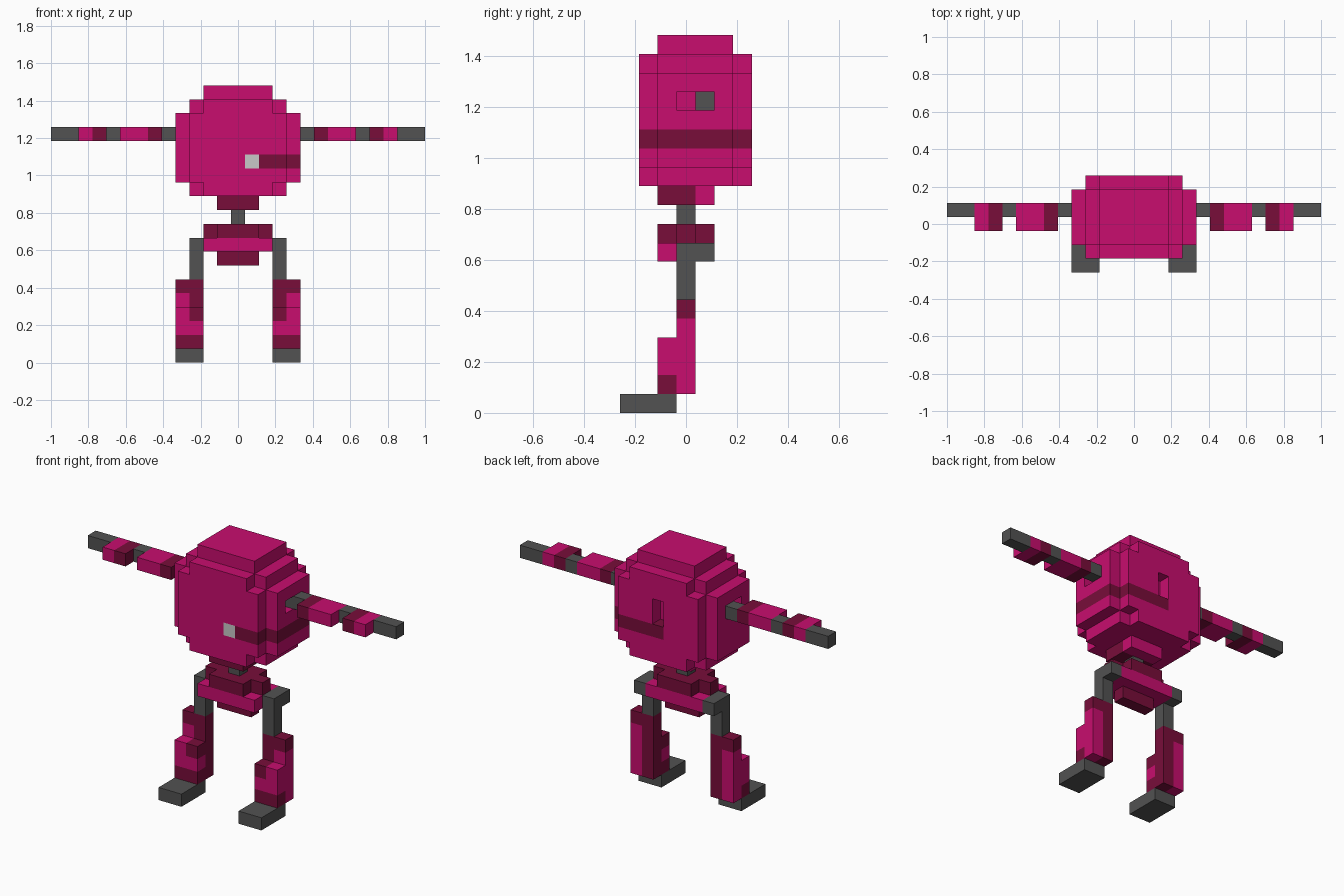
import bpy, bmesh

if "Cube" in bpy.data.objects:
    bpy.data.objects.remove(bpy.data.objects["Cube"])

U = 2 / 27  # one block of the grid
MATS = {}
for name, rgb in {"pink": (0.578, 0.004, 0.156), "dark_red": (0.188, 0.004, 0.042),
                  "dark_grey": (0.084, 0.084, 0.084), "light_grey": (0.578, 0.578, 0.578)}.items():
    MATS[name] = bpy.data.materials.new(name)
    MATS[name].diffuse_color = (*rgb, 1)
COLOURS = list(MATS)
P, D, G, L = COLOURS
cells = {}  # (x, y, z) -> (part, colour)


def fill(part, colour, xs, ys, zs, mirror=False):
    """Fill an inclusive range of grid blocks."""
    for x in range(xs[0], xs[1] + 1):
        for y in range(ys[0], ys[1] + 1):
            for z in range(zs[0], zs[1] + 1):
                cells[x, y, z] = (part, colour)
                if mirror:
                    cells[-x, y, z] = (part.replace("left", "right"), colour)


# Rounded torso: stacked overlapping blocks
fill("torso", P, (-4, 4), (-1, 2), (13, 17))
fill("torso", P, (-3, 3), (-2, 3), (13, 17))
fill("torso", P, (-3, 3), (-1, 2), (12, 18))
fill("torso", P, (-2, 2), (-2, 3), (12, 18))
fill("torso", P, (-2, 2), (-1, 2), (19, 19))
# Stripe wrapping one side, with the light at its front end
for (x, y, z) in list(cells):
    if z == 14 and (x >= 2 or (y == 3 and x >= 0)):
        cells[x, y, z] = ("torso", D)
fill("torso", L, (1, 1), (-2, -2), (14, 14))
# Back slot and shoulder recesses
for c in ((0, 3, 15), (0, 3, 16), (4, 0, 16), (-4, 0, 16)):
    del cells[c]

# Waist and pelvis
fill("waist_ring", D, (-1, 1), (-1, 0), (11, 11))
fill("waist_ring", P, (-1, 1), (1, 1), (11, 11))
fill("waist_joint", G, (0, 0), (0, 0), (10, 10))
fill("pelvis", D, (-2, 2), (0, 0), (9, 9))
fill("pelvis", D, (-1, 1), (-1, 1), (9, 9))
fill("pelvis", P, (-2, 2), (-1, 1), (8, 8))
fill("pelvis", D, (-1, 1), (0, 0), (7, 7))

# Arms: grey rod with armour sleeves
fill("left_arm", G, (4, 13), (1, 1), (16, 16), True)
for colour, xs in ((D, (6, 6)), (P, (7, 8)), (D, (10, 10)), (P, (11, 11))):
    fill("left_arm", colour, xs, (0, 1), (16, 16), True)

# Legs: hip, thigh, shin armour, foot
fill("left_thigh", G, (3, 3), (0, 1), (8, 8), True)
fill("left_thigh", G, (3, 3), (0, 0), (6, 8), True)
fill("left_shin", P, (4, 4), (0, 0), (1, 4), True)
fill("left_shin", D, (3, 3), (0, 0), (1, 5), True)
fill("left_shin", D, (4, 4), (0, 0), (5, 5), True)
fill("left_shin", P, (3, 4), (-1, -1), (2, 3), True)
fill("left_shin", D, (3, 3), (-1, -1), (3, 3), True)
fill("left_shin", D, (3, 4), (-1, -1), (1, 1), True)
fill("left_foot", G, (3, 4), (-3, -1), (0, 0), True)


def build(part):
    """Make one object from the exposed sides of its blocks."""
    bm = bmesh.new()
    for c, (owner, colour) in cells.items():
        if owner != part:
            continue
        for axis in range(3):
            for s in (-1, 1):
                n = list(c)
                n[axis] += s
                if tuple(n) in cells:
                    continue
                a, b = (axis + 1) % 3, (axis + 2) % 3
                verts = []
                for da, db in ((-1, -1), (1, -1), (1, 1), (-1, 1))[::s]:
                    p = [c[0], c[1], c[2] + 0.5]
                    p[axis] += s / 2
                    p[a] += da / 2
                    p[b] += db / 2
                    verts.append(bm.verts.new([v * U for v in p]))
                bm.faces.new(verts).material_index = COLOURS.index(colour)
    bmesh.ops.remove_doubles(bm, verts=bm.verts, dist=U / 100)
    bmesh.ops.dissolve_limit(bm, angle_limit=0.01, verts=bm.verts, edges=bm.edges,
                             delimit={'MATERIAL'})
    mesh = bpy.data.meshes.new(part)
    bm.to_mesh(mesh)
    bm.free()
    for m in MATS.values():
        mesh.materials.append(m)
    bpy.context.collection.objects.link(bpy.data.objects.new(part, mesh))


for part in sorted({p for p, _ in cells.values()}):
    build(part)

for m in bpy.data.materials:
    if m.users and not m.is_grease_pencil:
        m.use_nodes = True
        m.node_tree.nodes["Principled BSDF"].inputs["Base Color"].default_value = m.diffuse_color
